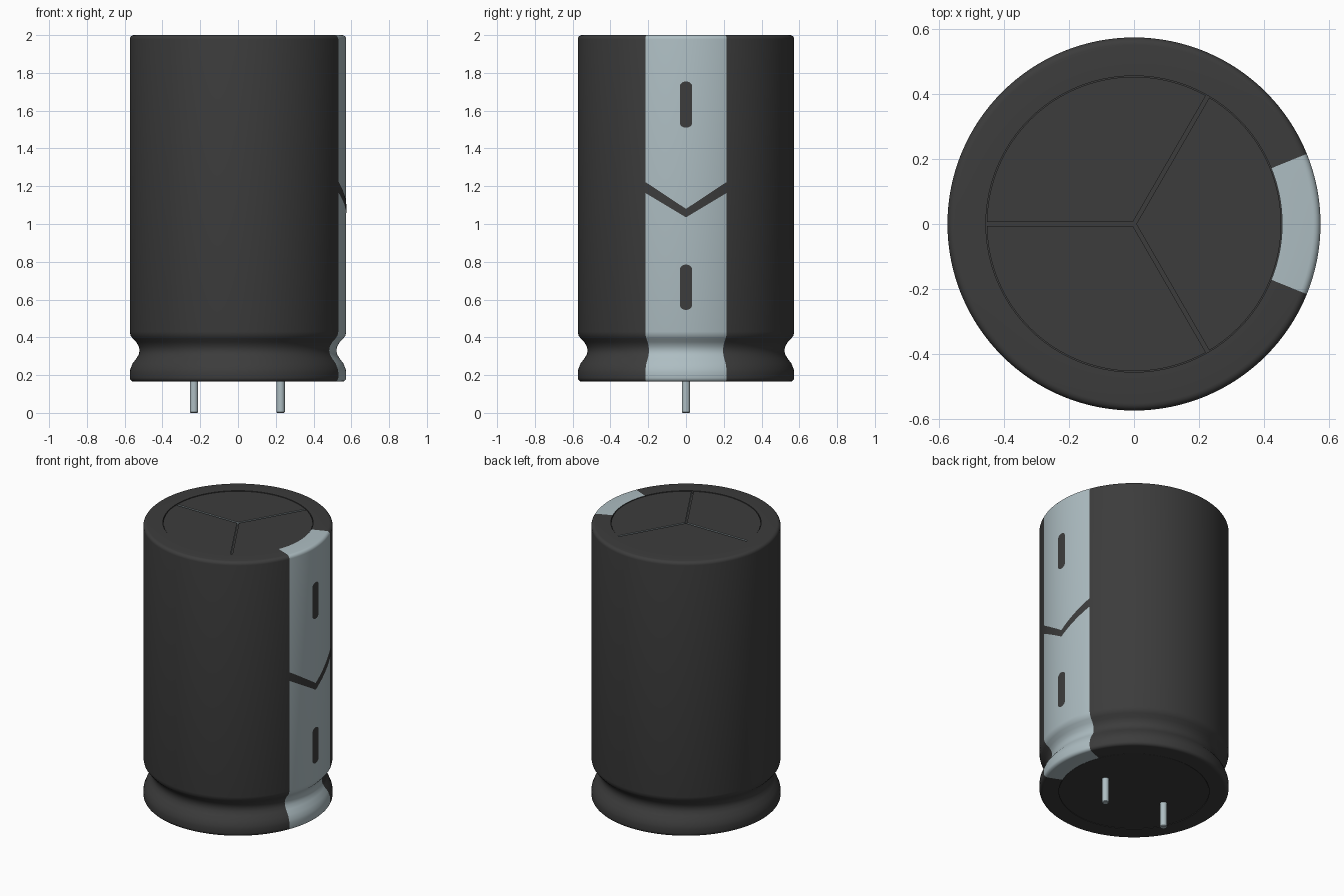
import bpy, bmesh, math

if "Cube" in bpy.data.objects:
    bpy.data.objects.remove(bpy.data.objects["Cube"])


def material(name, rgb):
    m = bpy.data.materials.new(name)
    m.use_nodes = True
    m.diffuse_color = (*rgb, 1)
    m.node_tree.nodes["Principled BSDF"].inputs["Base Color"].default_value = (*rgb, 1)
    return m


DARK = material("charcoal sleeve", (0.045, 0.045, 0.045))
LIGHT = material("pale blue grey", (0.42, 0.51, 0.54))

R = 0.573                     # can radius
DISC = 0.455                  # end disc radius
Z0, Z1 = 0.165, 2.0           # can bottom and top
BAND = math.radians(22.1)     # half angle of the pale band


def finish(name, bm, smooth=True, recalc=True):
    if recalc:
        bmesh.ops.recalc_face_normals(bm, faces=bm.faces)
    me = bpy.data.meshes.new(name)
    bm.to_mesh(me)
    bm.free()
    me.materials.append(DARK)
    me.materials.append(LIGHT)
    ob = bpy.data.objects.new(name, me)
    bpy.context.collection.objects.link(ob)
    bpy.ops.object.select_all(action="DESELECT")
    ob.select_set(True)
    bpy.context.view_layer.objects.active = ob
    if smooth:
        bpy.ops.object.shade_smooth_by_angle(angle=math.radians(35))
    return ob


def lathe(bm, profile, angles):
    rings = [[bm.verts.new((r * math.cos(a), r * math.sin(a), z)) for r, z in profile]
             for a in angles]
    for a, b in zip(rings, rings[1:] + rings[:1]):
        for i in range(len(profile) - 1):
            bm.faces.new((a[i], b[i], b[i + 1], a[i + 1]))
    bmesh.ops.remove_doubles(bm, verts=bm.verts, dist=1e-5)


def corner(z, fillet, start):
    """Quarter-round points on the outer edge, sweeping 90 degrees from start."""
    cz = z + fillet if start < 0 else z - fillet
    return [(R - fillet + fillet * math.cos(math.radians(start + 18 * i)),
             cz + fillet * math.sin(math.radians(start + 18 * i))) for i in range(6)]


# Can body with crimped neck, band edges falling on mesh edges
neck = [(0.573, 0.215), (0.570, 0.232), (0.558, 0.262), (0.538, 0.288),
        (0.525, 0.310), (0.521, 0.330), (0.525, 0.352), (0.539, 0.375),
        (0.557, 0.393), (0.569, 0.410), (0.573, 0.430)]
profile = ([(0, Z0 + 0.005), (DISC, Z0 + 0.005), (DISC, Z0)] + corner(Z0, 0.022, -90)
           + neck + corner(Z1, 0.022, 0)
           + [(DISC, Z1), (DISC, Z1 - 0.018), (0, Z1 - 0.018)])
angles = [-BAND + 2 * BAND * i / 16 for i in range(16)]
angles += [BAND + (2 * math.pi - 2 * BAND) * i / 112 for i in range(112)]
bm = bmesh.new()
lathe(bm, profile, angles)
for f in bm.faces:
    c = f.calc_center_median()
    on_sleeve = math.hypot(c.x, c.y) > DISC + 0.002
    if on_sleeve and abs(math.atan2(c.y, c.x)) < BAND:
        f.material_index = 1
finish("can_body", bm)

# Top disc: three wedges whose gaps form the vent grooves with pale walls
HALF_GAP = 0.006
wedge_r = DISC - 0.003
bm = bmesh.new()
for k in range(3):
    a0 = math.radians(60 + 120 * k)
    a1 = a0 + math.radians(120)
    inset = math.asin(HALF_GAP / wedge_r)
    tip = HALF_GAP / math.sin(math.radians(60))
    mid = (a0 + a1) / 2
    pts = [(tip * math.cos(mid), tip * math.sin(mid))]
    for i in range(41):
        a = a0 + inset + (a1 - a0 - 2 * inset) * i / 40
        pts.append((wedge_r * math.cos(a), wedge_r * math.sin(a)))
    low = [bm.verts.new((x, y, Z1 - 0.018)) for x, y in pts]
    high = [bm.verts.new((x, y, Z1 - 0.003)) for x, y in pts]
    bm.faces.new(high)
    n = len(pts)
    for i in range(n):
        j = (i + 1) % n
        f = bm.faces.new((low[i], low[j], high[j], high[i]))
        f.material_index = 1 if 0 in (i, j) else 0
finish("vent_disc", bm, recalc=False)

# Bottom plug, seated inside the sleeve lip
bm = bmesh.new()
lathe(bm, [(0, Z0 + 0.001), (DISC - 0.003, Z0 + 0.001), (DISC - 0.003, Z0 + 0.006)],
      [2 * math.pi * i / 96 for i in range(96)])
for f in bm.faces:                      # outward-facing for an open cap
    f.normal_update()
    if f.normal.z > 0.5:
        f.normal_flip()
finish("bottom_plug", bm, recalc=False)


# Dark printed marks, wrapped just over the pale band
def band_mark(name, samples):
    r = R + 0.0015
    bm = bmesh.new()
    cols = []
    for y, lo, hi in samples:
        x = math.sqrt(r * r - y * y)
        cols.append((bm.verts.new((x, y, lo)), bm.verts.new((x, y, hi))))
    for a, b in zip(cols, cols[1:]):
        bm.faces.new((a[0], b[0], b[1], a[1]))
    finish(name, bm, recalc=False)


def dash(name, lo, hi, w=0.0325):
    samples = []
    for i in range(13):
        y = -w * math.cos(math.pi * i / 12)
        drop = (w - math.sqrt(max(w * w - y * y, 0))) * 0.8
        samples.append((y, lo + drop, hi - drop))
    band_mark(name, samples)


dash("upper_minus_mark", 1.51, 1.755)
dash("lower_minus_mark", 0.545, 0.785)
edge = (R + 0.0015) * math.sin(BAND)
band_mark("chevron_mark", [(t / 10 * edge, 1.035 + 0.13 * abs(t / 10), 1.08 + 0.143 * abs(t / 10))
                           for t in range(-10, 11)])

# Lead pins
for side, x in (("right", -0.233), ("left", 0.226)):
    bm = bmesh.new()
    lathe(bm, [(0, 0), (0.018, 0), (0.022, 0.004), (0.022, 0.18), (0, 0.18)],
          [2 * math.pi * i / 24 for i in range(24)])
    for f in bm.faces:
        f.material_index = 1
    pin = finish(side + "_pin", bm)
    pin.location.x = x
